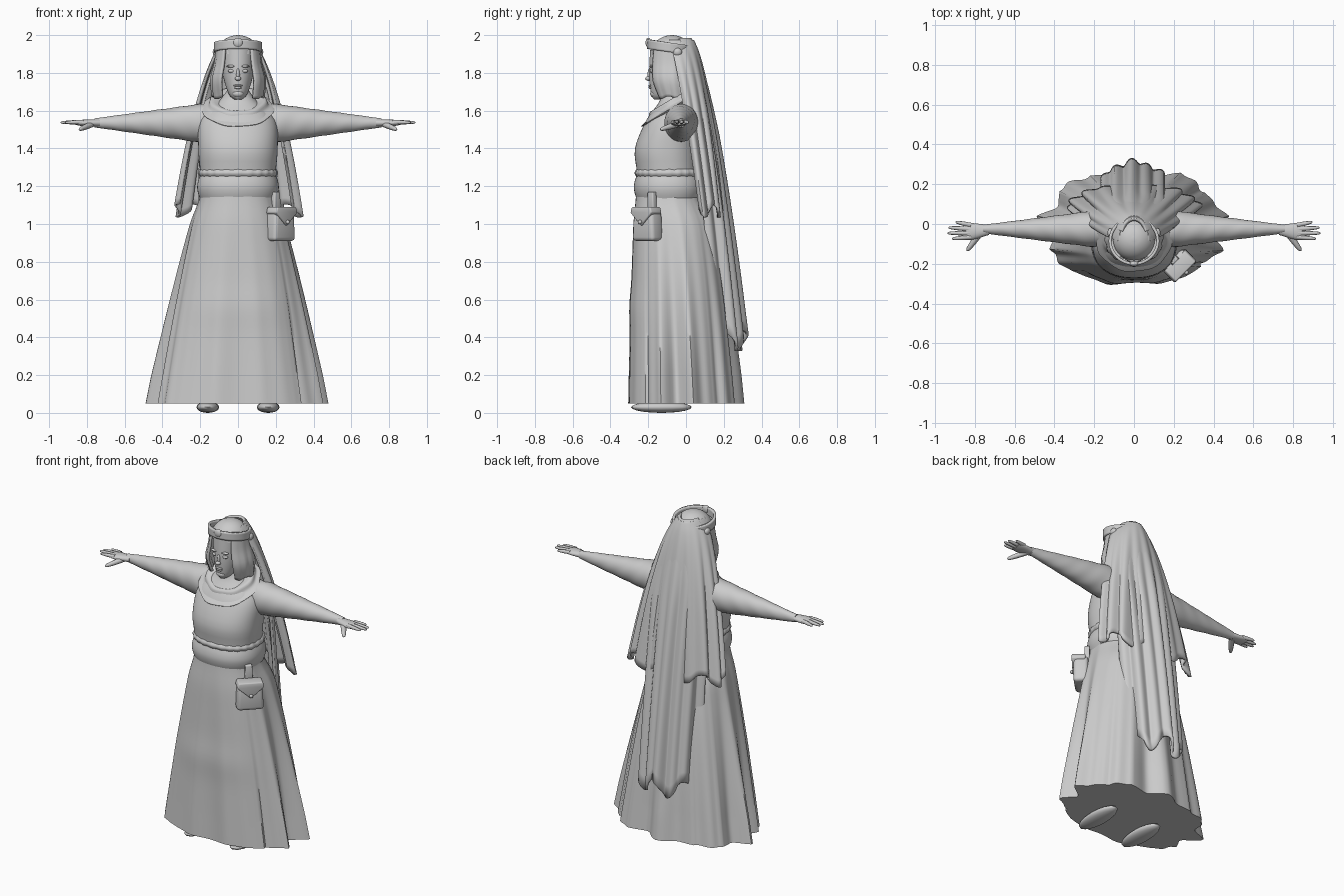
import bpy, bmesh
from math import sin, cos, pi, exp, sqrt, copysign
from mathutils import Vector, Matrix

default_cube = bpy.data.objects.get("Cube")
if default_cube:
    bpy.data.objects.remove(default_cube)

colour = (.6, .6, .6, 1)
grey = bpy.data.materials.new("plain grey")
grey.use_nodes = True
grey.diffuse_color = colour
grey.node_tree.nodes["Principled BSDF"].inputs["Base Color"].default_value = colour
sides = (("left", 1), ("right", -1))


def finish(name, bm):
    bmesh.ops.recalc_face_normals(bm, faces=bm.faces)
    mesh = bpy.data.meshes.new(name)
    bm.to_mesh(mesh)
    bm.free()
    part = bpy.data.objects.new(name, mesh)
    bpy.context.collection.objects.link(part)
    mesh.materials.append(grey)
    bpy.ops.object.select_all(action='DESELECT')
    part.select_set(True)
    bpy.context.view_layer.objects.active = part
    bpy.ops.object.shade_smooth_by_angle(angle=pi / 3)
    return part


def smooth_rows(rows, steps=4):
    """Pass a smooth curve through the profile rows."""
    result = []
    for i in range(len(rows) - 1):
        before, start = rows[max(i - 1, 0)], rows[i]
        end, after = rows[i + 1], rows[min(i + 2, len(rows) - 1)]
        for step in range(steps):
            t = step / steps
            result.append([q + t / 2 * (r - p + t * (2*p - 5*q + 4*r - s + t * (3*(q - r) + s - p)))
                           for p, q, r, s in zip(before, start, end, after)])
    return result + [rows[-1]]


def flat_fold(angle, height):
    return 0


def upright(across, along, height):
    return across, along, height


def loft(name, rows, span=pi, segments=48, fold=flat_fold, place=upright,
         squareness=1, tilt=0, hem=0, thickness=0):
    """Rows are (height, half width, front depth, back depth); angle zero is the back."""
    closed = span == pi
    bm = bmesh.new()
    rings = []
    rows = smooth_rows(rows)
    for j, (height, half_width, front, back) in enumerate(rows):
        centre, depth = (back - front) / 2, (back + front) / 2
        ring = []
        for i in range(segments + (not closed)):
            angle = span * (2 * i / segments - 1)
            swell = 1 + fold(angle, height)
            across, along = (copysign(abs(f)**squareness, f) for f in (sin(angle), cos(angle)))
            along *= depth * swell
            ragged = hem * sin(7 * angle + 1) * (j / len(rows))**4
            ring.append(bm.verts.new(place(half_width * swell * across, centre + along,
                                           height + ragged + tilt * along)))
        rings.append(ring)
    for low, high in zip(rings, rings[1:]):
        for i in range(segments):
            k = (i + 1) % len(low)
            bm.faces.new((low[i], low[k], high[k], high[i]))
    if closed and not thickness:
        bm.faces.new(rings[0])
        bm.faces.new(rings[-1])
    part = finish(name, bm)
    if thickness:
        modifier = part.modifiers.new("cloth thickness", 'SOLIDIFY')
        modifier.thickness = thickness
        modifier.offset = 0
    return part


def blob(name, centre, size):
    bm = bmesh.new()
    matrix = Matrix.Translation(centre) @ Matrix.Diagonal((*size, 1))
    bmesh.ops.create_uvsphere(bm, u_segments=16, v_segments=10, radius=1, matrix=matrix)
    return finish(name, bm)


def finger(name, root, tip, thick):
    """Tapered rod with a rounded end."""
    root, way = Vector(root), Vector(tip) - Vector(root)
    turn = way.to_track_quat('Z', 'Y')

    def along_finger(across, along, height):
        return root + turn @ Vector((across, along, height))
    rows = [(way.length * t, thick * s, thick * s, thick * s)
            for t, s in ((0, 1), (.5, .9), (.9, .6), (1, .2))]
    return loft(name, rows, segments=8, place=along_finger)


# Dress: pleats grow toward the hem, calmer at the front, with a knee crease
def dress_fold(angle, height):
    growth = .09 * min(max(1.2 - height, 0), 1)
    calm = .3 if abs(angle) > 2.3 else 1
    pleat = .6 * cos(9 * angle + .6) - abs(sin(6.5 * angle)) + .3 + .3 * cos(17 * angle)
    knee = .03 * max(-cos(angle), 0)**4 * exp(-(height / .1 - 5.6)**2)
    return growth * calm * pleat + knee


skirt = []
for step in range(9):
    drop = 1 - step / 8
    flare = sqrt(drop)
    skirt.append((1.15 - 1.1 * drop, .2 + .25 * drop**.8, .265 + .04 * flare, .08 + .2 * flare))
bodice = [(1.27, .2, .26, .07), (1.4, .21, .27, .07), (1.55, .2, .21, .07),
          (1.65, .1, .14, .02), (1.72, .05, .13, -.03)]
loft("dress", skirt + bodice, segments=144, fold=dress_fold, squareness=.88)


# Belt with a gathered upper edge
def band_rows(bottom, height, bulge):
    rows = []
    for step in range(5):
        swell = bulge * sin(pi * step / 4)
        rows.append((bottom + height * step / 4, .2 + swell, .26 + swell, .08 + swell))
    return rows


def gather_fold(angle, height):
    return .012 * cos(24 * angle)


loft("belt", band_rows(1.13, .13, .016), segments=72, squareness=.88)
loft("belt_gather", band_rows(1.25, .04, .01), segments=96, squareness=.88, fold=gather_fold)


# Draped collar, low at the front
def collar_fold(angle, height):
    return .02 * cos(7 * angle + 1)


loft("collar", [(1.6, .17, .22, .05), (1.61, .19, .24, .07), (1.63, .16, .2, .05),
                (1.66, .14, .19, .03), (1.64, .07, .14, -.02)], tilt=.6, fold=collar_fold)

# Head and face
loft("head", [(1.66, .02, .17, -.1), (1.69, .05, .185, -.06), (1.79, .08, .195, .01),
              (1.92, .09, .19, .03)])
blob("nose_bridge", (0, -.19, 1.79), (.01, .014, .035))
blob("nose_tip", (0, -.2, 1.77), (.016, .016, .012))
blob("upper_lip", (0, -.19, 1.733), (.024, .01, .006))
blob("lower_lip", (0, -.188, 1.722), (.02, .01, .007))
blob("chin", (0, -.17, 1.69), (.03, .02, .02))
for side, sign in sides:
    blob(side + "_eye", (sign * .034, -.18, 1.81), (.02, .012, .01))
    blob(side + "_brow", (sign * .036, -.183, 1.835), (.026, .012, .007))

# Cap, headband and studs
cap = []
for step in range(7):
    reach = .11 * cos(step / 4)
    cap.append((1.9 + .1 * sin(step / 4), reach, reach + .075, reach - .075))
loft("cap", cap)
loft("headband", [(height, .12, .2, .03) for height in (1.91, 1.96)], tilt=-.15, thickness=.015)
blob("front_jewel", (0, -.2, 1.96), (.026, .014, .026))
for side, sign in sides:
    blob(side + "_stud", (sign * .118, -.045, 1.91), (.016, .024, .022))


# Hood around the face, shoulder veil and long back veil
def veil_fold(angle, height):
    depth = min(max(1.97 - height, 0), .5)
    return depth * (.1 * cos(16 * angle + 1) + .06 * cos(9 * angle))


loft("hood", [(1.93, .11, .19, .03), (1.85, .12, .2, .05), (1.76, .14, .2, .05),
              (1.67, .13, .16, .04)], span=.79 * pi, fold=veil_fold, hem=.01, thickness=.014)

shoulder_veil, long_veil = [], []
for step in range(9):
    drop = .03 + .9 * (step / 8)**2
    shoulder_veil.append((2 - drop, .33 * drop**.45, .18 - .17 * drop, .2 * sqrt(drop)))
    drop = .02 + 1.6 * (step / 8)**2
    long_veil.append((2 - drop, min(.28 * drop**.4, .2), .15, .23 * drop**.6))
loft("shoulder_veil", shoulder_veil, span=.55 * pi, segments=96, fold=veil_fold,
     hem=.04, thickness=.016)
loft("long_veil", long_veil, span=.4 * pi, segments=96, fold=veil_fold,
     hem=.06, thickness=.016)


# Arms, hands and shoes
def sleeve_fold(angle, height):
    return .025 * sin(3 * angle + 25 * height) * sin(30 * height)


for side, sign in sides:
    def sideways(across, along, height):
        return sign * height, along, 1.535 + across

    sleeve = []
    for step in range(12):
        reach = .1 + .06 * step
        radius = min(.1, .13 - .14 * reach)
        sleeve.append((reach, radius, .9 * radius + .025, .9 * radius - .025))
    loft(side + "_sleeve", sleeve, segments=32, place=sideways, fold=sleeve_fold)
    loft(side + "_palm", [(.73, .02, .055, -.005), (.82, .017, .08, .005), (.86, .01, .07, 0)],
         segments=16, place=sideways)
    for k, which in enumerate(("little", "ring", "middle", "index")):
        finger(f"{side}_{which}_finger", (sign * .82, -.006 - .02 * k, 1.54),
               (sign * (.94 - .015 * (k - 1.7)**2), .01 - .028 * k, 1.537), .012)
    finger(side + "_thumb", (sign * .77, -.04, 1.53), (sign * .84, -.135, 1.5), .017)
    blob(side + "_shoe", (sign * .16, -.13, .03), (.06, .16, .03))

# Pouch with pointed flap, button and hanging strap
pouch_frame = Matrix.Translation((.225, -.205, 1)) @ Matrix.Rotation(pi / 4, 4, 'Z')


def pouch_part(name, half_outline, front, back, bevel):
    """Mirror a half outline, give it depth and round its edges."""
    outline = half_outline + [(-x, z) for x, z in reversed(half_outline) if x]
    bm = bmesh.new()
    face = bm.faces.new([bm.verts.new((x, front, z)) for x, z in outline])
    extruded = bmesh.ops.extrude_face_region(bm, geom=[face])["geom"]
    moved = [item for item in extruded if isinstance(item, bmesh.types.BMVert)]
    bmesh.ops.translate(bm, vec=(0, back - front, 0), verts=moved)
    bmesh.ops.bevel(bm, geom=bm.edges[:], offset=bevel, segments=3, profile=.5, affect='EDGES')
    bmesh.ops.transform(bm, matrix=pouch_frame, verts=bm.verts)
    return finish(name, bm)


pouch_part("pouch", [(.08, -.09), (.07, .08)], -.04, .045, .02)
pouch_part("pouch_flap", [(0, -.01), (.08, .06), (.07, .09)], -.05, .03, .007)
pouch_part("pouch_strap", [(.025, .07), (.02, .17)], .02, .05, .006)
blob("pouch_button", pouch_frame @ Vector((0, -.055, .01)), (.011, .011, .011))
